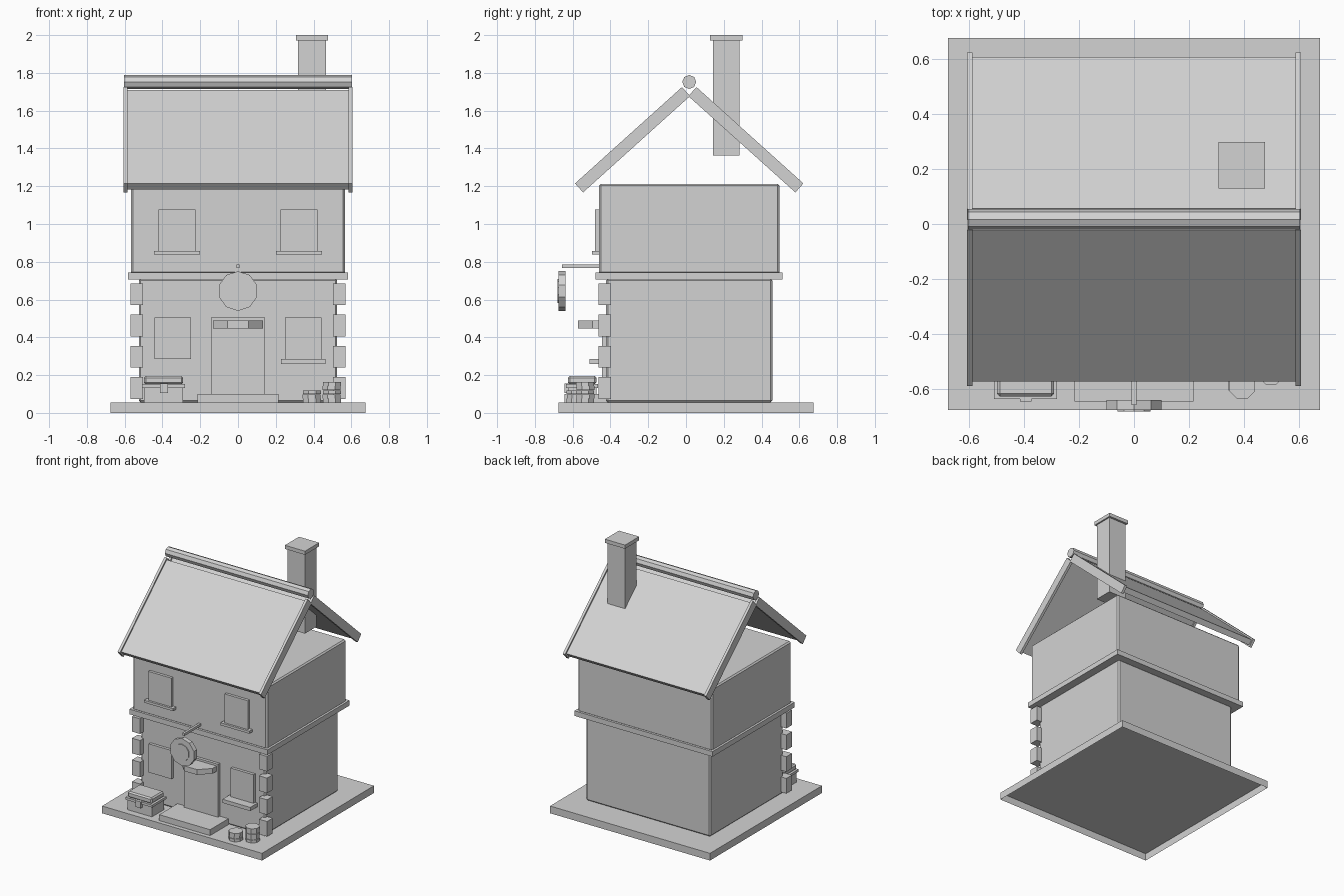
import bpy, bmesh, math
from mathutils import Matrix

if "Cube" in bpy.data.objects:
    bpy.data.objects.remove(bpy.data.objects["Cube"])

GREY = bpy.data.materials.new("stone_grey")
GREY.diffuse_color = (0.65, 0.65, 0.65, 1)
GREY.use_nodes = True
GREY.node_tree.nodes["Principled BSDF"].inputs["Base Color"].default_value = GREY.diffuse_color
CY = 0.017  # centre line of the house


def finish(name, bm, bevel=0):
    me = bpy.data.meshes.new(name)
    bmesh.ops.recalc_face_normals(bm, faces=bm.faces)
    bm.to_mesh(me)
    bm.free()
    me.materials.append(GREY)
    ob = bpy.data.objects.new(name, me)
    bpy.context.collection.objects.link(ob)
    if bevel:
        mod = ob.modifiers.new("bevel", 'BEVEL')
        mod.width = bevel
        mod.segments = 1
    return ob


def box(name, x, y, z, bevel=0, tilt=0):
    """Box from (min, max) ranges, optionally tilted about x."""
    bm = bmesh.new()
    size = [r[1] - r[0] for r in (x, y, z)]
    mid = [(r[0] + r[1]) / 2 for r in (x, y, z)]
    m = Matrix.Translation(mid) @ Matrix.Rotation(tilt, 4, 'X') @ Matrix.Diagonal((*size, 1))
    bmesh.ops.create_cube(bm, size=1, matrix=m)
    return finish(name, bm, bevel)


def prism(name, centre, radius, depth, sides, axis='Z', turn=0):
    """Regular prism along an axis."""
    bm = bmesh.new()
    rot = {'Z': Matrix.Identity(4), 'X': Matrix.Rotation(math.pi / 2, 4, 'Y'),
           'Y': Matrix.Rotation(math.pi / 2, 4, 'X')}[axis]
    m = Matrix.Translation(centre) @ rot @ Matrix.Rotation(turn, 4, 'Z')
    bmesh.ops.create_cone(bm, cap_ends=True, segments=sides, radius1=radius,
                          radius2=radius, depth=depth, matrix=m)
    return finish(name, bm)


# Base plate, open underneath
bm = bmesh.new()
bmesh.ops.create_cube(bm, size=1, matrix=Matrix.Translation((0, 0, 0.0275))
                      @ Matrix.Diagonal((1.35, 1.35, 0.055, 1)))
bm.faces.ensure_lookup_table()
under = [f for f in bm.faces if f.calc_center_median().z < 0.01]
bmesh.ops.delete(bm, geom=under, context='FACES_ONLY')
finish("base_plate", bm)

# Storeys and the band between them
box("lower_walls", (-0.525, 0.525), (CY - 0.44, CY + 0.44), (0.055, 0.71), 0.01)
box("floor_band", (-0.583, 0.583), (CY - 0.495, CY + 0.495), (0.705, 0.744))
box("upper_walls", (-0.567, 0.567), (CY - 0.478, CY + 0.478), (0.735, 1.213), 0.01)

# Roof panels with raised edge boards
for s, side in ((-1, "front"), (1, "back")):
    tilt = -s * math.radians(42)
    y, z = CY + s * 0.300, 1.446

    def slab(name, x, length, thick):
        box(name, x, (y - length / 2, y + length / 2),
            (z - thick / 2, z + thick / 2), tilt=tilt)

    slab(side + "_roof_panel", (-0.59, 0.59), 0.738, 0.042)
    for e in (-1, 1):
        slab(side + "_roof_edge", tuple(sorted((e * 0.585, e * 0.605))), 0.762, 0.064)
prism("ridge_pole", (0, CY, 1.752), 0.037, 1.206, 8, 'X')

# Chimney
box("chimney", (0.317, 0.465), (0.142, 0.282), (1.363, 1.975))
box("chimney_cap", (0.306, 0.476), (0.128, 0.298), (1.972, 2.0))

# Corner stones on the front
for s in (-1, 1):
    for i in range(4):
        z = 0.074 + i * 0.1655
        box("corner_stone", tuple(sorted((s * 0.502, s * 0.57))), (-0.464, -0.396), (z, z + 0.115))

# Windows and sills
for s in (-1, 1):
    x = s * 0.322
    box("upper_window", (x - 0.098, x + 0.098), (-0.482, -0.44), (0.855, 1.077))
    box("upper_sill", (x - 0.122, x + 0.122), (-0.498, -0.44), (0.838, 0.857))
    x = s * 0.346
    box("lower_window", (x - 0.096, x + 0.096), (-0.445, -0.40), (0.286, 0.504))
box("lower_sill", (0.227, 0.462), (-0.512, -0.40), (0.258, 0.286))

# Door, canopy and step
box("door", (-0.143, 0.143), (-0.445, -0.40), (0.09, 0.504))
prism("door_canopy", (0, -0.44, 0.468), 0.142, 0.04, 8, turn=math.pi / 8)
box("door_step", (-0.215, 0.215), (-0.643, -0.40), (0.055, 0.10))

# Hanging sign
box("sign_bar", (-0.009, 0.009), (-0.657, -0.44), (0.766, 0.785))
prism("sign_disc", (0, -0.656, 0.645), 0.105, 0.036, 10, 'Y')
prism("sign_boss", (0, -0.664, 0.645), 0.063, 0.032, 10, 'Y')

# Chest
box("chest_body", (-0.497, -0.29), (-0.623, -0.475), (0.055, 0.14))
box("chest_band", (-0.507, -0.28), (-0.634, -0.465), (0.133, 0.152))
box("chest_lid", (-0.497, -0.29), (-0.625, -0.475), (0.15, 0.196), 0.01)
box("chest_lock", (-0.414, -0.371), (-0.643, -0.61), (0.106, 0.155))

# Coin stacks
for x, y, count in ((0.391, -0.585, 3), (0.496, -0.533, 5)):
    for i in range(count):
        shift = 0.0015 * (-1) ** i
        prism("coin", (x + shift, y - shift, 0.0655 + i * 0.0218), 0.051, 0.0205, 8,
              turn=math.pi / 8)
